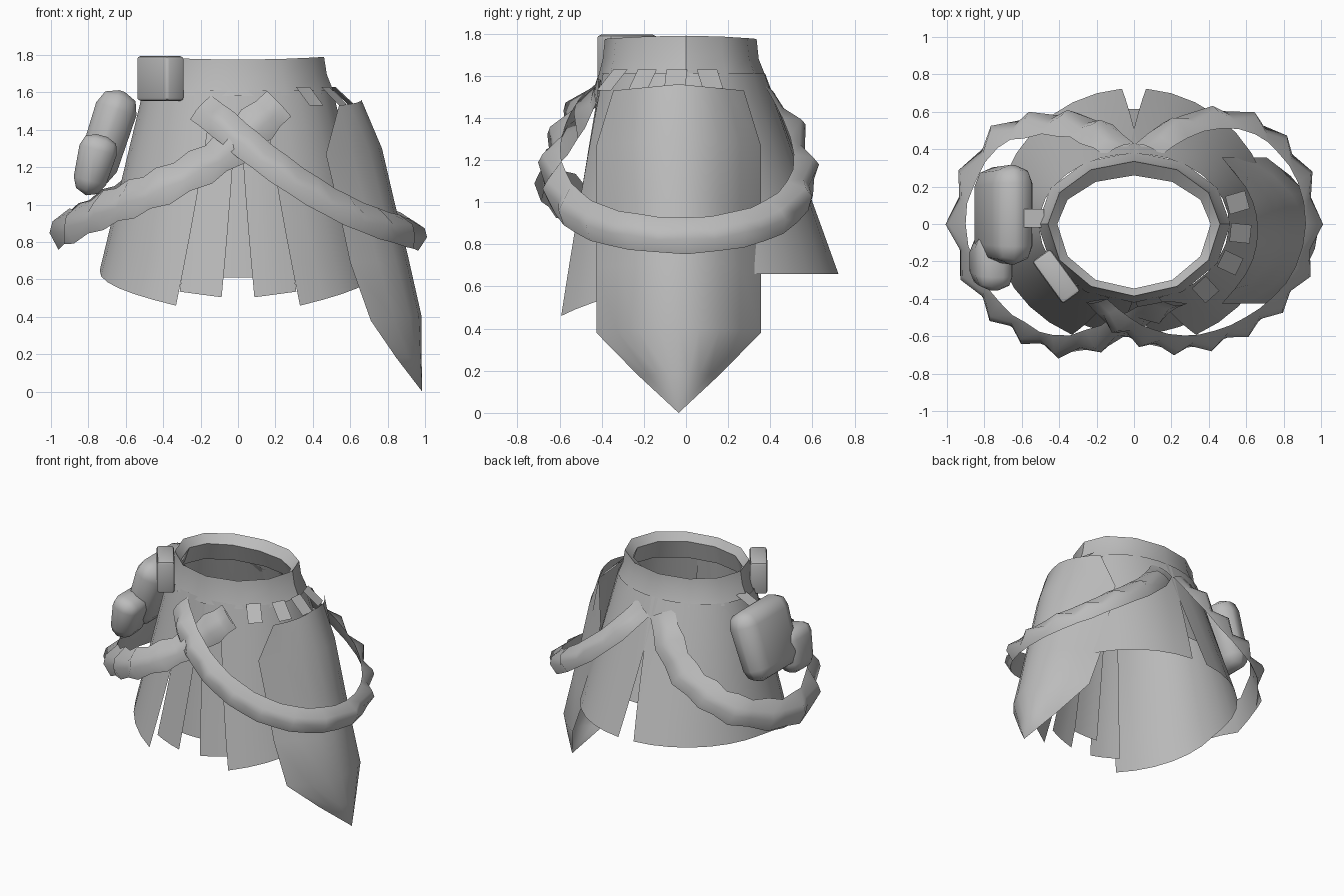
import bpy, bmesh, math
from mathutils import Vector, Matrix

cube = bpy.data.objects.get("Cube")
if cube:
    bpy.data.objects.remove(cube, do_unlink=True)

cloth = bpy.data.materials.new("grey cloth")
cloth.use_nodes = True
GREY = (0.5, 0.5, 0.5, 1)
cloth.diffuse_color = GREY
cloth.node_tree.nodes["Principled BSDF"].inputs["Base Color"].default_value = GREY


def finish(name, bm, angle=40):
    bmesh.ops.recalc_face_normals(bm, faces=bm.faces)
    mesh = bpy.data.meshes.new(name)
    bm.to_mesh(mesh)
    bm.free()
    mesh.materials.append(cloth)
    obj = bpy.data.objects.new(name, mesh)
    bpy.context.collection.objects.link(obj)
    bpy.ops.object.select_all(action='DESELECT')
    obj.select_set(True)
    bpy.context.view_layer.objects.active = obj
    bpy.ops.object.shade_smooth_by_angle(angle=math.radians(angle))
    return obj


def lerp(a, b, t):
    return a + (b - a) * t


def sheet(name, rows, wrap_u=False, wrap_v=False, angle=40):
    """Skin a grid of points, optionally closed either way."""
    bm = bmesh.new()
    grid = [[bm.verts.new(p) for p in row] for row in rows]
    n, m = len(grid), len(grid[0])
    for i in range(n if wrap_v else n - 1):
        for j in range(m if wrap_u else m - 1):
            k, l = (i + 1) % n, (j + 1) % m
            bm.faces.new((grid[i][j], grid[i][l], grid[k][l], grid[k][j]))
    bmesh.ops.remove_doubles(bm, verts=bm.verts, dist=0.0005)
    return finish(name, bm, angle)


def skirt_point(phi, z, inset=0):
    """Point on the flared skirt; phi is in degrees from the front towards +x."""
    t = (1.6 - z) / 1.1
    a = math.radians(phi)
    depth = lerp(0.41, 0.645, t) if math.cos(a) > 0 else lerp(0.38, 0.785, t)
    width = lerp(0.51, 0.775, t)
    return ((width - inset) * math.sin(a), -(depth - inset) * math.cos(a), z)


def panel(name, low, high, hem, cols, inset=0, top=1.61):
    """Cloth panel between two angles (hem, waist), tucked in by inset at the hem."""
    rows = []
    for i in range(7):
        v = i / 6
        row = []
        for j in range(cols + 1):
            u = j / cols
            phi = lerp(lerp(low[0], low[1], u), lerp(high[0], high[1], u), v)
            row.append(skirt_point(phi, lerp(hem(u), top, v), inset * (1 - v) + 0.1 * inset))
        rows.append(row)
    return sheet(name, rows)


def side_hem(u):
    return 0.46 + 0.2 * min(1, u * 2.2)


# Skirt panels
panel("front_centre_panel", (-9, 9), (-9, 9), lambda u: 0.61, 4, 0.075)
panel("back_centre_panel", (171, 189), (171, 189), lambda u: 0.9, 4, 0.02)
for side, label in ((1, "left"), (-1, "right")):
    panel(label + "_front_panel", (side * 7, side * 26), (side * 0.5, side * 20),
          lambda u: 0.505 + 0.03 * u, 3, 0.05)
    panel(label + "_side_panel", (side * 25, side * 175), (side * 15, side * 183), side_hem, 14)

# Waistband with a sloping inner rim
band = []
for z, w, f, b in ((1.58, 0.515, 0.42, 0.385), (1.68, 0.475, 0.395, 0.345), (1.775, 0.46, 0.385, 0.335),
                   (1.72, 0.41, 0.345, 0.26), (1.58, 0.46, 0.38, 0.32)):
    ring = []
    for k in range(12):
        a = math.radians(30 * k)
        c = math.cos(a)
        ring.append((w * math.sin(a), -(f if c > 0 else b) * c, z + 0.015 * math.sin(a) ** 2))
    band.append(ring)
sheet("waistband", band, wrap_u=True, wrap_v=True, angle=35)

# Long pointed flap: height, ridge x, edge x, half width
rows = []
for z, ridge, edge, half in ((1.56, 0.66, 0.54, 0.31), (1.3, 0.77, 0.47, 0.39), (1.0, 0.84, 0.54, 0.39),
                             (0.72, 0.91, 0.6, 0.39), (0.41, 0.98, 0.71, 0.39)):
    rows.append([(lerp(ridge, edge, abs(u) ** 2.2), -0.035 + half * u, z - 0.03 * abs(u))
                 for u in (-1, -0.75, -0.5, -0.25, 0, 0.25, 0.5, 0.75, 1)])
for drop, tip_x in ((0.5, 0.983), (0.0, 0.985)):
    rows.append([(lerp(tip_x, x, 0.5 if drop else 0), -0.035 + (y + 0.035) * drop,
                  0.37 * drop - 0.02 * drop * abs(y)) for x, y, z in rows[4]])
sheet("side_flap", rows)

# Straps tying the flap to the waistband
for phi in (42, 64, 84, 105):
    a = math.radians(phi)
    out = Vector((math.sin(a), -math.cos(a), 0))
    along = Vector((math.cos(a), math.sin(a), 0)) * 0.05
    top = Vector(skirt_point(phi, 1.63, -0.015))
    low = Vector(skirt_point(phi, 1.53, -0.02)) + out * 0.08
    sheet("waist_strap", [[top - along, top + along], [low - along, low + along]])


def spline(points, per):
    """Smooth path through the points."""
    p = [Vector(q) for q in points]
    p = [2 * p[0] - p[1]] + p + [2 * p[-1] - p[-2]]
    path = []
    for i in range(1, len(p) - 2):
        for k in range(per):
            t = k / per
            a, b, c, d = p[i - 1:i + 3]
            path.append(0.5 * (2 * b + (c - a) * t + (2 * a - 5 * b + 4 * c - d) * t * t
                               + (3 * b - a - 3 * c + d) * t ** 3))
    return path + [p[-2]]


def belt(name, points, half, puff, pinch):
    """Creased belt whose ridge juts outwards on every other segment."""
    path = spline(points, 2)
    rows = []
    for i, c in enumerate(path):
        tangent = (path[min(i + 1, len(path) - 1)] - path[max(i - 1, 0)]).normalized()
        out = Vector((c.x, c.y * 1.3, 0.25))
        out = (out - tangent * out.dot(tangent)).normalized()
        up = tangent.cross(out)
        if up.z < 0:
            up.negate()
        full = i % 2 == 0 and 0 < i < len(path) - 1
        h = half if full else half * pinch
        o = puff if full else puff * 0.2
        rows.append([c + up * h, c + up * h * 0.2 + out * o, c - up * h * 0.35 + out * o,
                     c - up * h, c - out * 0.005])
    return sheet(name, rows, wrap_u=True, angle=50)


# Two crossing belts
belt("left_belt", [(-0.2, -0.41, 1.52), (-0.08, -0.52, 1.43), (0.05, -0.59, 1.32), (0.22, -0.63, 1.19),
                   (0.4, -0.61, 1.07), (0.58, -0.54, 0.97), (0.75, -0.42, 0.9), (0.88, -0.25, 0.86),
                   (0.94, 0, 0.84), (0.89, 0.25, 0.87), (0.77, 0.42, 0.93), (0.62, 0.53, 1.03),
                   (0.42, 0.56, 1.17), (0.22, 0.5, 1.35), (0.08, 0.4, 1.52)], 0.09, 0.065, 0.95)
belt("right_belt", [(0.22, -0.42, 1.54), (0.1, -0.46, 1.43), (-0.04, -0.53, 1.3), (-0.2, -0.61, 1.2),
                    (-0.4, -0.64, 1.1), (-0.57, -0.57, 1.03), (-0.72, -0.46, 0.97), (-0.86, -0.26, 0.9),
                    (-0.93, 0, 0.87), (-0.87, 0.25, 0.9), (-0.72, 0.46, 0.98), (-0.55, 0.52, 1.07),
                    (-0.36, 0.53, 1.18), (-0.2, 0.48, 1.35), (-0.08, 0.4, 1.52)], 0.115, 0.07, 0.82)


def pouch(name, centre, size, turn, bevel, taper=1.0, angle=45):
    """Soft box with chamfered edges, its bottom end scaled by taper."""
    bm = bmesh.new()
    bmesh.ops.create_cube(bm, size=1)
    bmesh.ops.scale(bm, vec=size, verts=bm.verts)
    bmesh.ops.scale(bm, vec=(taper, taper, 1), verts=[v for v in bm.verts if v.co.z < 0])
    bmesh.ops.bevel(bm, geom=bm.edges[:], offset=bevel, segments=2, profile=0.5, affect='EDGES')
    rot = Matrix.Rotation(math.radians(turn[1]), 4, 'Z') @ Matrix.Rotation(math.radians(turn[0]), 4, 'Y')
    bmesh.ops.transform(bm, matrix=Matrix.Translation(centre) @ rot, verts=bm.verts)
    return finish(name, bm, angle)


# Pouches on the right hip
pouch("belt_box", (-0.415, -0.28, 1.675), (0.12, 0.28, 0.24), (0, 36), 0.018)
pouch("hip_pouch", (-0.7, 0.05, 1.36), (0.23, 0.54, 0.52), (18, 0), 0.1, 0.92, 60)
pouch("hip_pouch_front", (-0.77, -0.2, 1.21), (0.22, 0.33, 0.33), (15, 0), 0.08, 0.75, 60)
sheet("pouch_strap", [[(-0.48, -0.02, 1.64), (-0.48, 0.08, 1.64)], [(-0.63, -0.02, 1.57), (-0.63, 0.08, 1.57)]])
